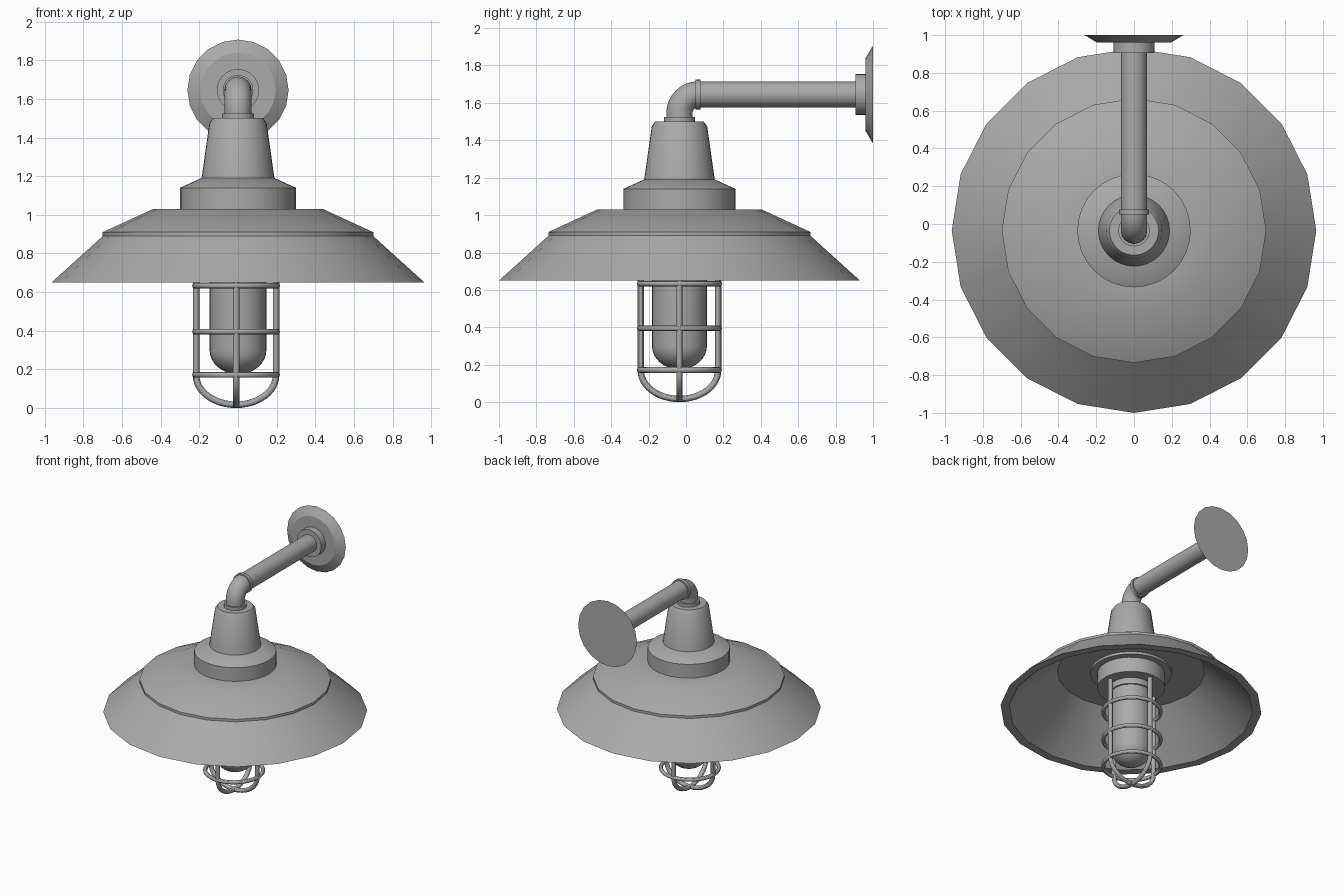
import bpy, bmesh
from math import pi, sin, cos, radians
from mathutils import Matrix, Vector

cube = bpy.data.objects.get("Cube")
if cube:
    bpy.data.objects.remove(cube, do_unlink=True)

metal = bpy.data.materials.new("grey_metal")
metal.use_nodes = True
GREY = (0.4, 0.4, 0.4, 1)
metal.diffuse_color = GREY
metal.node_tree.nodes["Principled BSDF"].inputs["Base Color"].default_value = GREY

AXIS_Y = -0.035      # lamp axis
PIPE_Z = 1.645       # arm height
CAGE_X = -0.01
UP = Matrix.Translation((0, AXIS_Y, 0))
ALONG_Y = Matrix.Translation((0, 0, PIPE_Z)) @ Matrix.Rotation(-pi / 2, 4, 'X')


def finish(name, mesh):
    mesh.materials.clear()
    mesh.materials.append(metal)
    mesh.shade_smooth()
    mesh.set_sharp_from_angle(angle=radians(30))
    obj = bpy.data.objects.new(name, mesh)
    bpy.context.scene.collection.objects.link(obj)
    return obj


def lathe(name, profile, sides, matrix=UP, closed=False):
    """Revolve (radius, height) points about the local z axis."""
    bm = bmesh.new()
    vs = [bm.verts.new((r, 0, h)) for r, h in profile]
    pairs = list(zip(vs, vs[1:]))
    if closed:
        pairs.append((vs[-1], vs[0]))
    edges = [bm.edges.new(p) for p in pairs]
    bmesh.ops.spin(bm, geom=vs + edges, cent=(0, 0, 0), axis=(0, 0, 1),
                   angle=2 * pi, steps=sides, use_duplicate=False)
    bmesh.ops.remove_doubles(bm, verts=bm.verts, dist=0.0005)
    bmesh.ops.recalc_face_normals(bm, faces=bm.faces)
    bm.transform(matrix)
    mesh = bpy.data.meshes.new(name)
    bm.to_mesh(mesh)
    bm.free()
    return finish(name, mesh)


def tube(name, points, radius, cyclic=False, res=4):
    """Round tube along a path, turned into a mesh."""
    curve = bpy.data.curves.new(name + "_path", 'CURVE')
    curve.dimensions = '3D'
    curve.bevel_depth = radius
    curve.bevel_resolution = res
    curve.use_fill_caps = True
    spline = curve.splines.new('POLY')
    spline.points.add(len(points) - 1)
    for p, co in zip(spline.points, points):
        p.co = (*co, 1)
    spline.use_cyclic_u = cyclic
    helper = bpy.data.objects.new(name + "_helper", curve)
    mesh = bpy.data.meshes.new_from_object(helper)
    bpy.data.objects.remove(helper)
    bpy.data.curves.remove(curve)
    mesh.name = name
    return finish(name, mesh)


# Wide reflector with a thick rim and a stepped top
lathe("shade", [(0.25, 1.03), (0.44, 1.03), (0.70, 0.91), (0.70, 0.89),
                (0.965, 0.65), (0.90, 0.65), (0.545, 0.97), (0.25, 0.97)],
      20, closed=True)

# Collar and tapered neck above the shade
lathe("collar", [(0, 0.95), (0.30, 0.95), (0.30, 1.14), (0.19, 1.19), (0, 1.19)], 32)
lathe("neck", [(0, 1.18), (0.19, 1.18), (0.148, 1.475), (0.13, 1.50), (0, 1.50)], 32)
lathe("neck_ring", [(0, 1.49), (0.083, 1.49), (0.083, 1.525), (0, 1.525)], 32)

# Socket and glass under the shade
lathe("socket", [(0, 0.96), (0.25, 0.96), (0.25, 0.83), (0.16, 0.83),
                 (0.16, 0.78), (0, 0.78)], 32)
dome = [(0.147 * cos(a), 0.30 - 0.125 * sin(a))
        for a in (i * pi / 16 for i in range(8))]
lathe("glass_jar", [(0, 0.80), (0.147, 0.80)] + dome + [(0, 0.175)], 32)

# Wire guard: two crossed hoops and three rings
R, WIRE = 0.207, 0.017
half = [(R * cos(i * pi / 24), 0.17 - (0.17 - WIRE) * sin(i * pi / 24))
        for i in range(25)]
hoop = [(R, 0.86)] + half + [(-R, 0.86)]
tube("guard_hoop_side", [(CAGE_X + u, AXIS_Y, z) for u, z in hoop], WIRE)
tube("guard_hoop_front", [(CAGE_X, AXIS_Y + u, z) for u, z in hoop], WIRE)
for label, z in (("top", 0.633), ("middle", 0.395), ("bottom", 0.172)):
    ring = [(CAGE_X + 0.212 * cos(i * pi / 20), AXIS_Y + 0.212 * sin(i * pi / 20), z)
            for i in range(40)]
    tube("guard_ring_" + label, ring, 0.015, cyclic=True)

# Elbow and horizontal arm
BEND = 0.1
elbow = [(0, AXIS_Y, 1.50)]
elbow += [(0, AXIS_Y + BEND * (1 - cos(a)), PIPE_Z - BEND + BEND * sin(a))
          for a in (i * pi / 24 for i in range(13))]
tube("elbow", elbow, 0.07, res=6)
lathe("arm_ring", [(0, 0.05), (0.079, 0.05), (0.079, 0.077), (0, 0.077)], 32, ALONG_Y)
lathe("arm", [(0, 0.06), (0.069, 0.06), (0.069, 0.92), (0, 0.92)], 32, ALONG_Y)

# Wall mount
lathe("wall_flange", [(0, 0.905), (0.109, 0.905), (0.109, 0.97), (0, 0.97)], 32, ALONG_Y)
lathe("wall_plate", [(0, 0.96), (0.195, 0.96), (0.262, 1.0), (0, 1.0)], 20, ALONG_Y)
